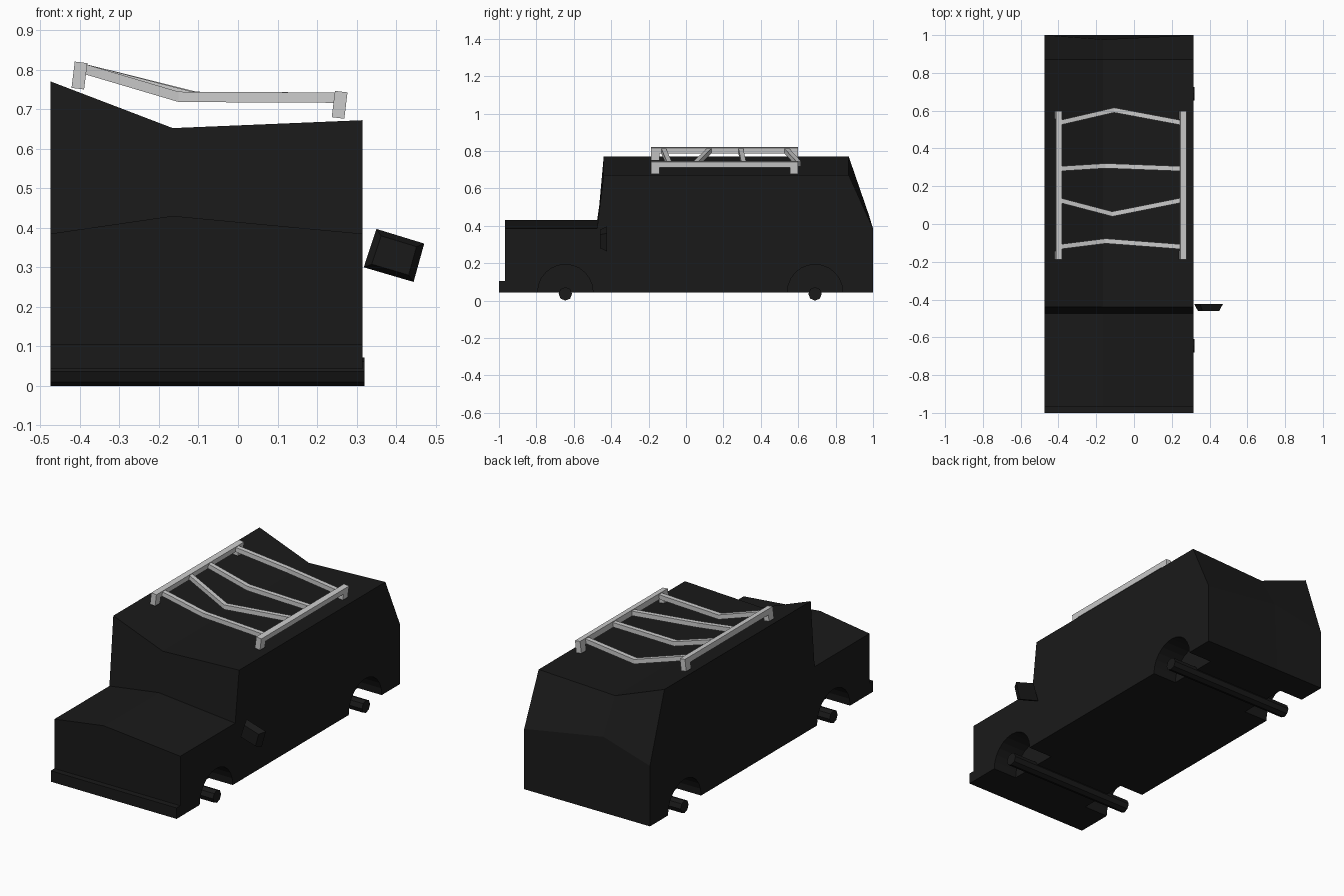
import bpy, bmesh
from mathutils import Vector, Matrix
from math import pi, radians

if "Cube" in bpy.data.objects:
    bpy.data.objects.remove(bpy.data.objects["Cube"])

black = bpy.data.materials.new("black_paint")
black.diffuse_color = (0.01, 0.01, 0.01, 1)
black.use_nodes = True
black.node_tree.nodes["Principled BSDF"].inputs["Base Color"].default_value = black.diffuse_color


def finish(name, bm, mat=None):
    bmesh.ops.recalc_face_normals(bm, faces=bm.faces)
    me = bpy.data.meshes.new(name)
    bm.to_mesh(me)
    bm.free()
    ob = bpy.data.objects.new(name, me)
    bpy.context.collection.objects.link(ob)
    if mat:
        me.materials.append(mat)
    return ob


def loft(name, loops, mat=None):
    """Bridge equal-length point loops and cap both ends."""
    bm = bmesh.new()
    rings = [[bm.verts.new(p) for p in loop] for loop in loops]
    n = len(rings[0])
    for a, b in zip(rings, rings[1:]):
        for i in range(n):
            j = (i + 1) % n
            bm.faces.new((a[i], a[j], b[j], b[i]))
    bm.faces.new(rings[0])
    bm.faces.new(rings[-1])
    return finish(name, bm, mat)


def cylinder_x(name, r, x0, x1, y, z, sides, mat=None):
    bm = bmesh.new()
    bmesh.ops.create_cone(bm, cap_ends=True, segments=sides, radius1=r, radius2=r, depth=x1 - x0,
                          matrix=Matrix.Translation(((x0 + x1) / 2, y, z)) @ Matrix.Rotation(pi / 2, 4, 'Y'))
    return finish(name, bm, mat)


# Body: side profiles at left edge, crease and right edge (x, hood z, roof z, rear kink y, z)
XL, XM, XR, BOT = -0.474, -0.165, 0.315, 0.043
stations = [(XL, 0.385, 0.77, 1.0, 0.385), (XM, 0.43, 0.652, 0.977, 0.46), (XR, 0.385, 0.672, 1.0, 0.385)]
loops = []
for x, hood, roof, ky, kz in stations:
    prof = [(-1, BOT), (-1, 0.105), (-0.967, 0.105), (-0.967, hood), (-0.475, hood),
            (-0.44, roof), (0.87, roof), (ky, kz), (1.0, BOT)]
    loops.append([(x, y, z) for y, z in prof])
body = loft("body", loops, black)

# Wheel arches cut into both sides, with axles through them
AXLES = (("front", -0.645), ("rear", 0.69))
for label, y in AXLES:
    for x0, x1 in ((XL - 0.1, XL + 0.15), (XR - 0.15, XR + 0.1)):
        cutter = cylinder_x("arch_cutter", 0.148, x0, x1, y, 0.045, 24)
        cutter.hide_render = True
        mod = body.modifiers.new("arch", 'BOOLEAN')
        mod.operation = 'DIFFERENCE'
        mod.solver = 'EXACT'
        mod.object = cutter
        bpy.context.view_layer.objects.active = body
        bpy.ops.object.modifier_apply(modifier=mod.name)
        bpy.data.objects.remove(cutter)
    cylinder_x(label + "_axle", 0.036, XL, 0.32, y, 0.036, 8, black)

# Side mirror: tilted tapered block
corners = [Vector((0.35, 0, 0.397)), Vector((0.471, 0, 0.36)), Vector((0.444, 0, 0.263)), Vector((0.318, 0, 0.3))]
mid = sum(corners, Vector()) / 4
back = [c + Vector((0, -0.423, 0)) for c in corners]
front = [mid.lerp(c, 0.74) + Vector((0, -0.46, 0)) for c in corners]
loft("side_mirror", [back, front], black)


def box(name, centre, size, tilt):
    bm = bmesh.new()
    bmesh.ops.create_cube(bm, size=1, matrix=Matrix.Translation(centre)
                          @ Matrix.Rotation(radians(tilt), 4, 'Y') @ Matrix.Diagonal((*size, 1)))
    return finish(name, bm)


# Roof rack rails with end feet
for label, x, z in (("left", -0.401, 0.785), ("right", 0.257, 0.711)):
    tilt = 7
    axis = Matrix.Rotation(radians(tilt), 3, 'Y') @ Vector((0, 0, 1))
    c = Vector((x, 0.206, z))
    box(label + "_rail", c + axis * 0.018, (0.032, 0.786, 0.031), tilt)
    for end, y in (("front", -0.165), ("rear", 0.577)):
        box(f"{label}_{end}_rail_foot", Vector((x, y, z)) - axis * 0.0155, (0.032, 0.044, 0.036), tilt)

# Bent cross bars (end y, middle x, middle y)
for i, (ye, xm, ym) in enumerate([(-0.12, -0.15, -0.09), (0.125, -0.115, 0.053),
                                  (0.293, -0.15, 0.308), (0.537, -0.105, 0.603)]):
    h = 0.013
    path = [(-0.39, ye, 0.802), (xm, ym, 0.731), (0.247, ye, 0.729)]
    loft(f"cross_bar_{i + 1}", [[(x, y + a * h, z + b * h) for a, b in ((-1, -1), (1, -1), (1, 1), (-1, 1))]
                                for x, y, z in path])
